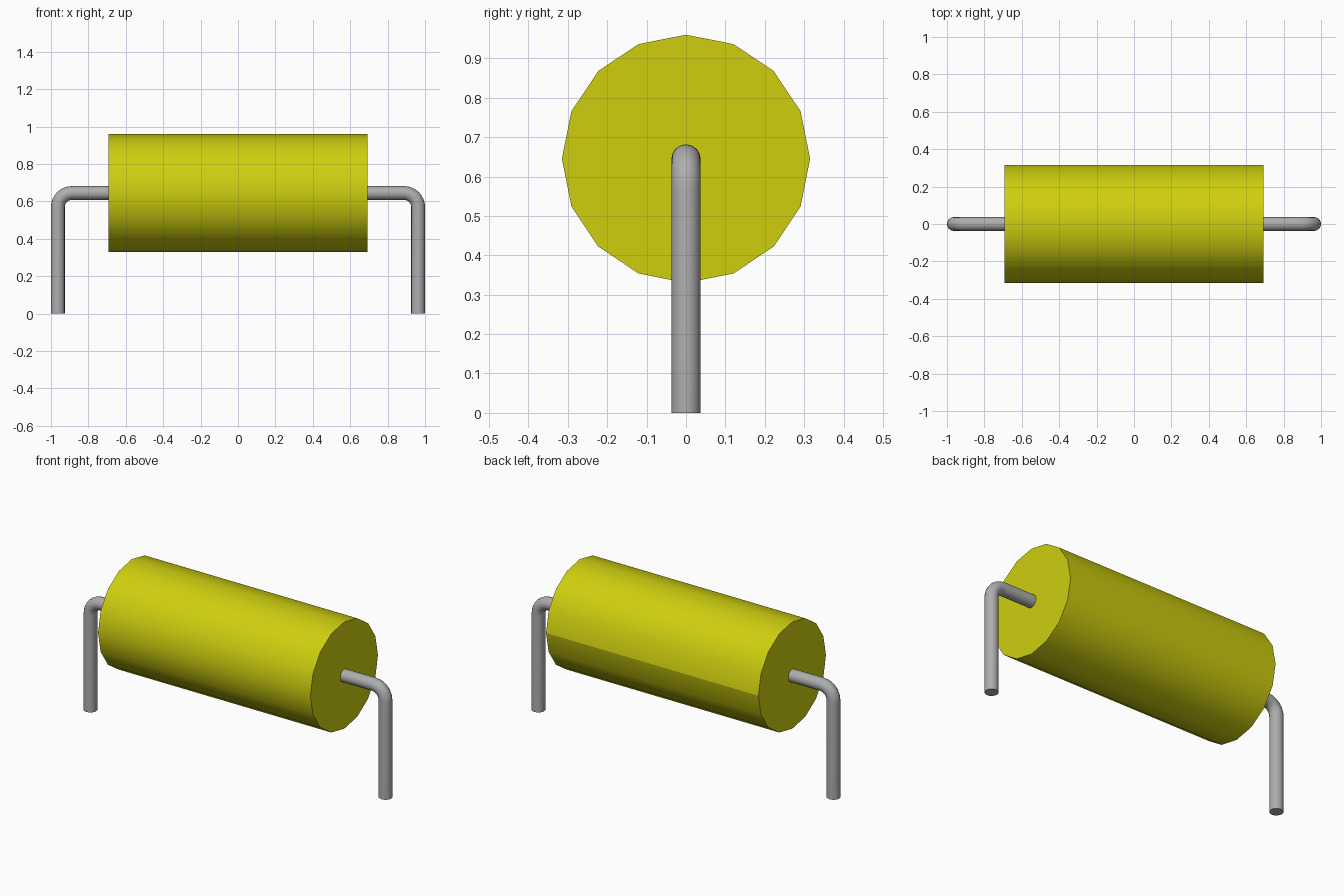
import bpy
import bmesh
from math import sin, cos, pi, radians
from mathutils import Matrix

AXIS_Z = 0.645      # height of the body axis
BODY_R = 0.315
BODY_HALF = 0.693
WIRE_R = 0.037
WIRE_X = 1 - WIRE_R
BEND_R = 0.075

if "Cube" in bpy.data.objects:
    bpy.data.objects.remove(bpy.data.objects["Cube"])


def make_material(name, colour):
    mat = bpy.data.materials.new(name)
    mat.use_nodes = True
    mat.diffuse_color = colour
    bsdf = next(n for n in mat.node_tree.nodes if n.type == "BSDF_PRINCIPLED")
    bsdf.inputs["Base Color"].default_value = colour
    return mat


yellow = make_material("yellow casing", (0.62, 0.62, 0.005, 1))
grey = make_material("grey metal", (0.42, 0.42, 0.42, 1))


def add_mesh(name, bm, mat):
    """Smooth the faces, keep hard edges sharp and link the object."""
    bmesh.ops.recalc_face_normals(bm, faces=bm.faces)
    for face in bm.faces:
        face.smooth = True
    for edge in bm.edges:
        if edge.calc_face_angle(0) > radians(35):
            edge.smooth = False
    mesh = bpy.data.meshes.new(name)
    bm.to_mesh(mesh)
    bm.free()
    mesh.materials.append(mat)
    obj = bpy.data.objects.new(name, mesh)
    bpy.context.collection.objects.link(obj)
    return obj


# Body: sixteen-sided cylinder lying along x, with one sharp seam at the back
bm = bmesh.new()
bmesh.ops.create_cone(bm, cap_ends=True, segments=16, radius1=BODY_R,
                      radius2=BODY_R, depth=2 * BODY_HALF,
                      matrix=Matrix.Translation((0, 0, AXIS_Z))
                      @ Matrix.Rotation(pi / 2, 4, "Y"))
for edge in bm.edges:
    if all(v.co.y > BODY_R * 0.99 for v in edge.verts):
        edge.smooth = False
add_mesh("body", bm, yellow)


def wire_stations():
    """Centre and tilt of each ring, from the foot into the body."""
    bend_x, bend_z = WIRE_X - BEND_R, AXIS_Z - BEND_R
    yield WIRE_X, 0, 0
    for i in range(9):
        a = i / 8 * pi / 2
        yield bend_x + BEND_R * cos(a), bend_z + BEND_R * sin(a), a
    yield BODY_HALF - 0.02, AXIS_Z, pi / 2


# Bent wire leads, one at each end
def add_lead(name, side, sides=16):
    bm = bmesh.new()
    rings = []
    for x, z, tilt in wire_stations():
        ring = []
        for k in range(sides):
            t = 2 * pi * k / sides
            out = WIRE_R * cos(t)
            ring.append(bm.verts.new((side * (x + out * cos(tilt)),
                                      WIRE_R * sin(t),
                                      z + out * sin(tilt))))
        rings.append(ring)
    for low, high in zip(rings, rings[1:]):
        for k in range(sides):
            n = (k + 1) % sides
            bm.faces.new((low[k], low[n], high[n], high[k]))
    bm.faces.new(rings[0])
    bm.faces.new(rings[-1])
    add_mesh(name, bm, grey)


add_lead("left_lead", 1)
add_lead("right_lead", -1)
